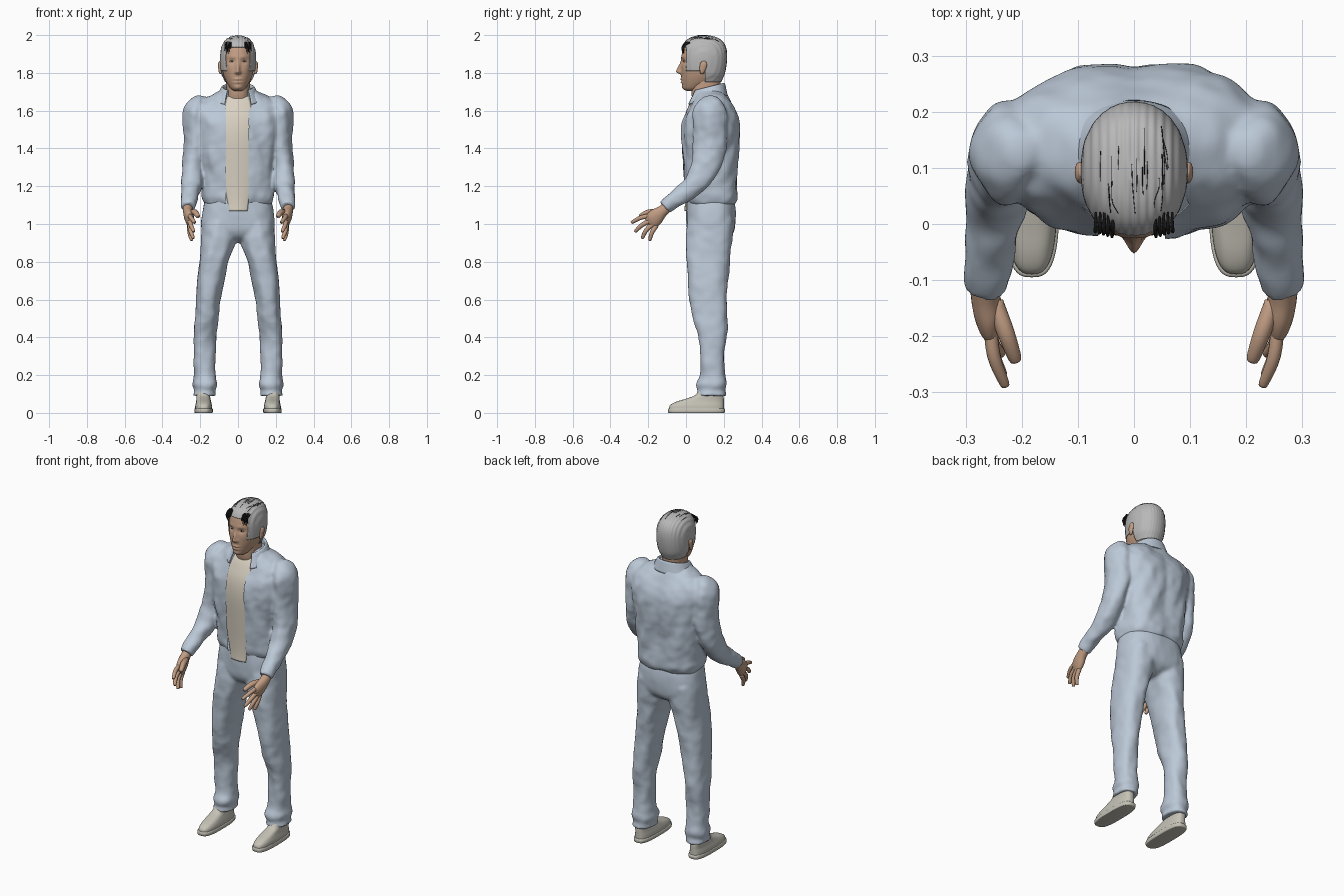
import bpy, bmesh, math, random
from mathutils import Vector, noise

if "Cube" in bpy.data.objects:
    bpy.data.objects.remove(bpy.data.objects["Cube"])

random.seed(4)


def material(name, r, g, b):
    m = bpy.data.materials.new(name)
    m.diffuse_color = (r, g, b, 1)
    m.use_nodes = True
    m.node_tree.nodes["Principled BSDF"].inputs["Base Color"].default_value = m.diffuse_color
    return m


CLOTH = material("blue_cloth", .50, .58, .68)
SKIN = material("skin", .54, .34, .23)
CREAM = material("cream_cloth", .70, .64, .54)
SHOE = material("shoe_leather", .56, .54, .47)
HAIR = material("grey_hair", .48, .48, .48)
DARK = material("dark_hair", .012, .012, .012)
EYE = material("eye_white", .65, .65, .65)


def g(d, s):
    return math.exp(-(d / s) ** 2)


def smooth_sections(secs, k):
    """Catmull-Rom interpolation between number tuples."""
    out = []
    for i in range(len(secs) - 1):
        p0, p1, p2 = secs[max(i - 1, 0)], secs[i], secs[i + 1]
        p3 = secs[min(i + 2, len(secs) - 1)]
        for j in range(k):
            t = j / k
            out.append([.5 * (2 * b + (c - a) * t + (2 * a - 5 * b + 4 * c - d) * t * t
                              + (3 * b - a - 3 * c + d) * t ** 3)
                        for a, b, c, d in zip(p0, p1, p2, p3)])
    return out + [list(secs[-1])]


def finish(name, bm, mat):
    me = bpy.data.meshes.new(name)
    bm.to_mesh(me)
    bm.free()
    me.polygons.foreach_set("use_smooth", [True] * len(me.polygons))
    me.materials.clear()
    me.materials.append(mat)
    ob = bpy.data.objects.new(name, me)
    bpy.context.collection.objects.link(ob)
    return ob


def skin_rings(name, rings, mat, closed=True, folds=0, sculpt=None, cut=None,
               mirror=False, thick=0):
    bm = bmesh.new()
    vr = [[bm.verts.new(p) for p in r] for r in rings]
    n = len(vr[0])
    for a, b in zip(vr, vr[1:]):
        for i in range(n if closed else n - 1):
            bm.faces.new((a[i], a[(i + 1) % n], b[(i + 1) % n], b[i]))
    if closed:
        bm.faces.new(vr[0])
        bm.faces.new(vr[-1])
    bmesh.ops.recalc_face_normals(bm, faces=bm.faces[:])
    bm.normal_update()
    for v in bm.verts:
        c = v.co.copy()
        if folds:
            v.co += v.normal * folds * (noise.noise(Vector((c.x * 14, c.y * 10, c.z * 8 + c.x * 10)))
                                        + .5 * noise.noise(Vector((c.x * 24, c.y * 20, c.z * 26))))
        if sculpt:
            v.co += sculpt(c, v.normal)
    if cut:
        bmesh.ops.delete(bm, geom=[f for f in bm.faces if cut(f.calc_center_median())], context='FACES')
    ob = finish(name, bm, mat)
    if thick:
        m = ob.modifiers.new("thickness", 'SOLIDIFY')
        m.thickness, m.offset = thick, 0
    if mirror:
        ob.modifiers.new("mirror", 'MIRROR')
    return ob


def fuse(name, parts, mat, cut=None):
    """Melt overlapping parts into one smooth garment, then trim it."""
    def baked(obs):
        bm, dg = bmesh.new(), bpy.context.evaluated_depsgraph_get()
        for o in obs:
            bm.from_mesh(o.evaluated_get(dg).data)
        for o in obs:
            bpy.data.objects.remove(o)
        return bm
    ob = finish(name + "_parts", baked(parts), mat)
    r = ob.modifiers.new("remesh", 'REMESH')
    r.mode, r.voxel_size = 'VOXEL', .0085
    s = ob.modifiers.new("smooth", 'SMOOTH')
    s.factor, s.iterations = .5, 6
    bm = baked([ob])
    if cut:
        bmesh.ops.delete(bm, geom=[f for f in bm.faces if cut(f.calc_center_median())], context='FACES')
    return finish(name, bm, mat)


def loft(name, secs, mat, n=48, k=4, p=2.3, **kw):
    """Horizontal sections: z, x0, x1, y_front, y_back, optional half-width of a front opening."""
    rings, opened = [], len(secs[0]) > 5
    for s in smooth_sections(secs, k):
        z, x0, x1, yf, yb = s[:5]
        hw, hd = (x1 - x0) / 2, (yb - yf) / 2
        a0 = math.asin(min(.95, s[5] / hw) ** (p / 2)) if opened else 0
        ring = []
        for i in range(n):
            t = a0 + (2 * math.pi - 2 * a0) * i / (n - 1 if opened else n)
            sx, cy = math.sin(t), -math.cos(t)
            ring.append(((x0 + x1) / 2 + hw * math.copysign(abs(sx) ** (2 / p), sx),
                         (yf + yb) / 2 + hd * math.copysign(abs(cy) ** (2 / p), cy), z))
        rings.append(ring)
    return skin_rings(name, rings, mat, closed=not opened, **kw)


def tube(name, pts, mat, n=20, k=4, **kw):
    """Tube along a path of x, y, z, radius across, radius in the bending plane."""
    s = smooth_sections(pts, k)
    rings = []
    for i, q in enumerate(s):
        t = (Vector(s[min(i + 1, len(s) - 1)][:3]) - Vector(s[max(i - 1, 0)][:3])).normalized()
        u = (Vector((1, 0, 0)) - t * t.x).normalized()
        v = t.cross(u)
        rings.append([Vector(q[:3]) + u * q[3] * math.cos(a) + v * q[4] * math.sin(a)
                      for a in (2 * math.pi * j / n for j in range(n))])
    return skin_rings(name, rings, mat, **kw)


def ball(name, c, r, mat):
    return tube(name, [(c[0], c[1], c[2] + r[2] * math.cos(a), max(r[0] * math.sin(a), 1e-4),
                        max(r[1] * math.sin(a), 1e-4)) for a in (math.pi * i / 8 for i in range(9))],
                mat, n=16, k=2, mirror=True)


def sym(rows):
    return [(r[0], -r[1], r[1]) + tuple(r[2:]) for r in rows]


# Trousers: hips and mirrored legs, fused
hips = loft("hips", sym([(1.14, .172, .005, .25), (1.08, .186, 0, .262), (1.0, .194, .002, .262),
                         (.95, .185, .012, .25), (.92, .13, .04, .22), (.90, .05, .08, .18)]),
            CLOTH, p=2.5, folds=.004)
legs = loft("legs", [(1.03, .01, .185, .02, .25), (.95, .002, .197, .004, .252), (.9, .008, .201, .001, .245),
                     (.8, .048, .203, 0, .23), (.7, .073, .213, .01, .222), (.6, .091, .222, .02, .219),
                     (.5, .103, .231, .043, .217), (.4, .113, .237, .068, .212), (.3, .119, .237, .078, .205),
                     (.2, .119, .233, .073, .208), (.15, .112, .243, .056, .214), (.12, .122, .234, .066, .206),
                     (.09, .115, .243, .058, .21)], CLOTH, n=40, k=5, folds=.009, mirror=True)
fuse("trousers", [hips, legs], CLOTH)

# Shoes
loft("shoe_sole", [(0, .138, .228, -.09, .2), (.003, .134, .231, -.094, .205), (.02, .133, .231, -.095, .206),
                   (.024, .137, .228, -.09, .2)], SHOE, k=2, p=3, mirror=True)
loft("shoe_upper", [(.02, .137, .227, -.09, .2), (.04, .138, .226, -.085, .2), (.058, .142, .222, -.055, .2),
                    (.075, .146, .22, 0, .2), (.095, .148, .22, .05, .198), (.14, .15, .218, .08, .195)],
     SHOE, p=2.8, mirror=True)


# Jacket: body with a back crease, fused with sleeves and opened at the front
def back_crease(c, nrm):
    return Vector((0, -.012 * g(c.x, .03) * g(c.z - 1.4, .2) if c.y > .15 else 0, 0))


body = loft("body", sym([(1.10, .17, .01, .25), (1.12, .184, .0, .264), (1.15, .19, -.008, .274),
                         (1.2, .189, -.008, .271), (1.3, .198, -.016, .274), (1.4, .21, -.024, .282),
                         (1.5, .226, -.026, .288), (1.56, .236, -.015, .281), (1.6, .238, .006, .266),
                         (1.635, .225, .026, .247), (1.665, .18, .042, .226), (1.69, .115, .054, .21),
                         (1.715, .08, .06, .2)]),
            CLOTH, n=80, k=5, p=2.7, folds=.010, sculpt=back_crease)
sleeves = tube("sleeves", [(.165, .13, 1.66, .015, .03), (.198, .13, 1.645, .05, .06), (.219, .126, 1.59, .069, .09),
                           (.223, .128, 1.48, .064, .09), (.228, .122, 1.38, .06, .081), (.238, .1, 1.29, .058, .075),
                           (.248, .045, 1.215, .054, .062), (.258, -.02, 1.16, .048, .052),
                           (.264, -.085, 1.108, .042, .043), (.266, -.112, 1.086, .039, .039)],
               CLOTH, n=32, k=6, folds=.011, mirror=True)
fuse("jacket", [body, sleeves], CLOTH, cut=lambda c: -.064 < c.x < .058 and c.y < .075)
loft("jacket_collar", sym([(1.67, .08, .035, .2, .05), (1.735, .08, .035, .198, .052), (1.742, .086, .03, .203, .056),
                           (1.72, .098, .018, .209, .062), (1.68, .122, -.004, .218, .07)]),
     CLOTH, n=60, p=2.1, thick=.006,
     sculpt=lambda c, nrm: Vector((0, 0, -.05 * max(0, .2 - c.y) / .2)))

# Undershirt panel seen through the jacket opening
rows = smooth_sections([(1.07, .05, -.006), (1.12, .056, -.004), (1.2, .07, -.006), (1.3, .075, -.012),
                        (1.45, .078, -.02), (1.55, .078, -.011), (1.62, .07, .014), (1.66, .062, .034),
                        (1.68, .055, .05)], 4)
skin_rings("undershirt", [[(w * t / 6, y + .010 * (t / 6) ** 2, z) for t in range(-6, 7)] for z, w, y in rows],
           CREAM, closed=False, thick=.004)

# Hands: palm, fingers and thumb
tube("palm", [(.265, -.085, 1.1, .027, .027), (.265, -.125, 1.068, .026, .031), (.26, -.155, 1.042, .026, .042),
              (.256, -.18, 1.018, .02, .043), (.253, -.198, 1.003, .009, .03)], SKIN, mirror=True)
for part, a, b, c in [("index_finger", (.257, -.172, 1.045), (.25, -.235, 1.035), (.231, -.284, 1.01)),
                      ("middle_finger", (.257, -.18, 1.022), (.25, -.232, .995), (.235, -.266, .963)),
                      ("ring_finger", (.257, -.172, 1.003), (.252, -.21, .968), (.238, -.23, .928)),
                      ("little_finger", (.257, -.157, .993), (.256, -.18, .955), (.246, -.191, .917)),
                      ("thumb", (.248, -.14, 1.06), (.228, -.195, 1.062), (.212, -.24, 1.042))]:
    r = .0155 if part == "thumb" else .0118
    c = Vector(c)
    e = c + (c - Vector(b)).normalized() * .006
    tube(part, [(*a, r, r * 1.15), (*b, r, r), (*c, r * .75, r * .75), (*e, r * .25, r * .25)],
         SKIN, n=12, mirror=True)


# Neck and head with sculpted face
loft("neck", sym([(1.6, .075, .05, .2), (1.66, .066, .035, .188), (1.70, .062, .028, .182), (1.78, .064, .03, .185)]), SKIN)


def face(c, nrm):
    if c.y > .05:
        return Vector()
    x, z = abs(c.x), c.z
    d = .026 * g(x, .010) * (g(z - 1.805, .04) if z > 1.805 else g(z - 1.805, .010))
    d += .008 * g(x - .012, .007) * g(z - 1.803, .009)
    d -= .009 * g(x - .032, .016) * g(z - 1.862, .012)
    d += .003 * g(x - .03, .026) * g(z - 1.885, .010)
    d += .007 * g(x, .020) * (g(z - 1.766, .006) + g(z - 1.750, .006))
    d -= .005 * g(x, .022) * g(z - 1.758, .003)
    d += .006 * g(x, .022) * g(z - 1.722, .013)
    d += .003 * g(x - .05, .018) * g(z - 1.825, .02)
    return Vector((0, -d, 0))


loft("head", sym([(1.703, .016, .01, .05), (1.71, .03, -.006, .08), (1.725, .045, -.016, .11), (1.76, .066, -.023, .165),
                  (1.80, .08, -.026, .187), (1.85, .086, -.025, .2), (1.9, .086, -.022, .204), (1.94, .079, -.01, .196),
                  (1.97, .058, .015, .175), (1.985, .03, .05, .14)]), SKIN, n=120, k=9, p=2.1, sculpt=face)
ball("eye", (.032, -.001, 1.861), (.014, .014, .006), EYE)
ball("iris", (.032, -.013, 1.861), (.004, .003, .004), DARK)
tube("ear", [(.09, .085, 1.795, .004, .007), (.094, .085, 1.805, .008, .012), (.096, .09, 1.83, .009, .018),
             (.097, .094, 1.85, .008, .017), (.095, .095, 1.862, .003, .008)], SKIN, mirror=True)


# Hair cap trimmed around the face and ears, with combed strands
def combed(c, nrm):
    return nrm * .0012 * math.sin(c.x * 420) * (1 if c.z > 1.9 else .4)


hair = loft("hair_cap", sym([(1.74, .06, .02, .178), (1.77, .076, -.006, .193), (1.8, .088, -.018, .205),
                             (1.85, .0935, -.025, .214), (1.9, .093, -.026, .216), (1.94, .085, -.018, .208),
                             (1.97, .068, .002, .188), (1.988, .043, .034, .155), (1.997, .012, .075, .115)]),
            HAIR, n=128, k=8, p=2.15, sculpt=combed, thick=.003,
            cut=lambda c: (c.z < 1.935 and c.y < .002) or (c.z < 1.81 and c.y < .1) or c.z < 1.755)
bpy.context.view_layer.update()
for i in range(18):
    x, y0 = random.uniform(-.075, .075), random.uniform(.0, .12)
    length = random.uniform(.04, .1)
    path = []
    for j in range(4):
        q = hair.closest_point_on_mesh(Vector((x, y0 + length * j / 3, 2.0 - 3 * x * x)))[1]
        path.append((*q, .0006, .0018))
    tube("dark_strand", path, DARK, n=6, k=3)
for i in range(5):
    x, low = .038 + .0075 * i, random.uniform(1.895, 1.93)
    tube("temple_lock", [(x, .02, 1.966 - .0015 * i, .002, .003), (x, -.004, 1.956 - .002 * i, .0034, .005),
                         (x + .001, -.020 + .002 * i, 1.935, .0034, .005),
                         (x + .003, -.022 + .003 * i, low, .001, .001)], DARK, n=8, mirror=True)
